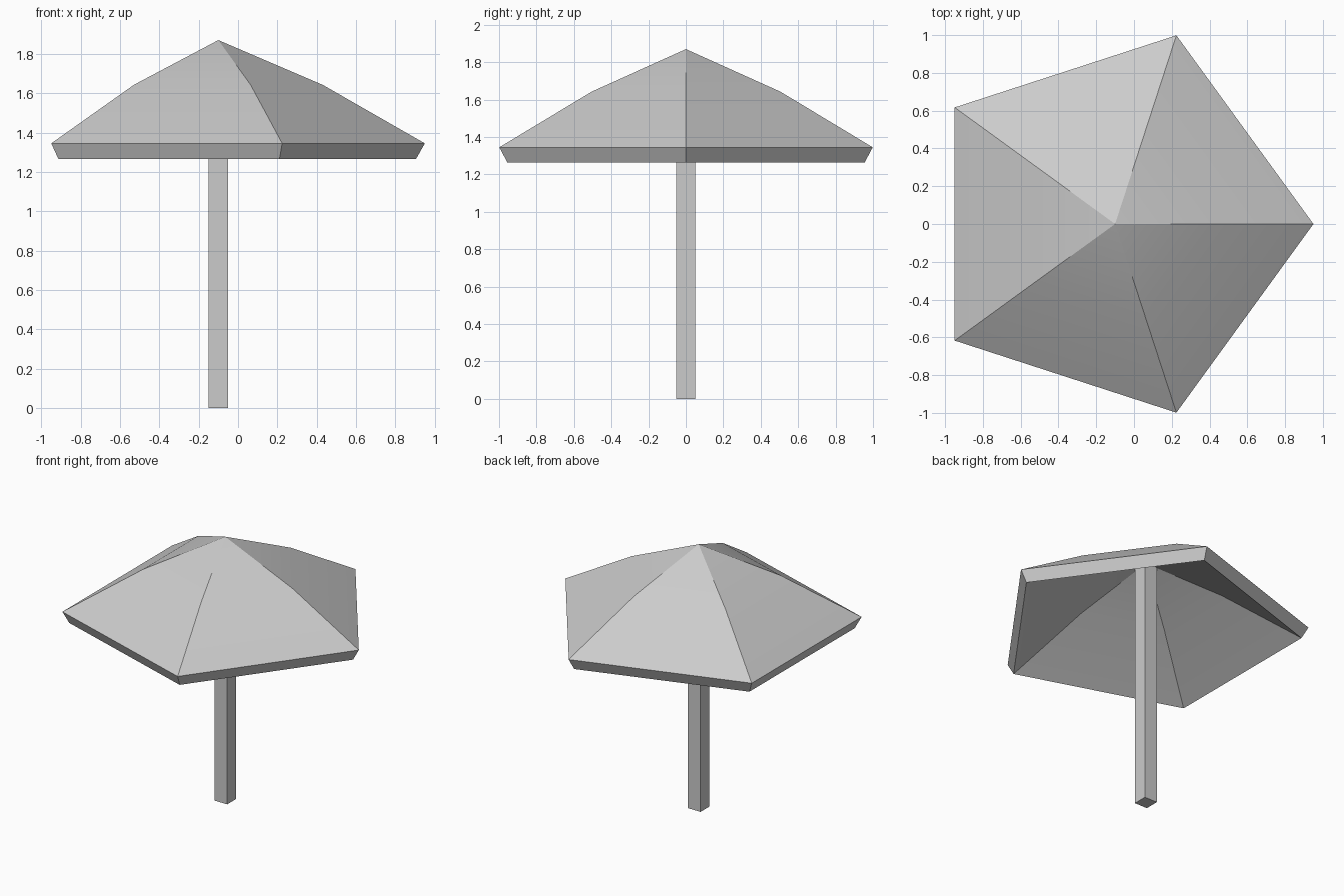
import bpy, bmesh
from math import cos, sin, radians, tau

cube = bpy.data.objects.get("Cube")
if cube:
    bpy.data.objects.remove(cube, do_unlink=True)

CENTRE_X = -0.1
SIDES = 5

grey = bpy.data.materials.new("light grey")
grey.use_nodes = True
colour = (0.6, 0.6, 0.6, 1)
grey.diffuse_color = colour
grey.node_tree.nodes["Principled BSDF"].inputs["Base Color"].default_value = colour


def add_object(name, bm):
    mesh = bpy.data.meshes.new(name)
    bm.to_mesh(mesh)
    bm.free()
    mesh.materials.append(grey)
    obj = bpy.data.objects.new(name, mesh)
    obj.location.x = CENTRE_X
    bpy.context.collection.objects.link(obj)
    return obj


# Canopy: thick five-sided shell, (radius, height) from the inner bend
# out to the lip, around the rim and back up to the outer bend
profile = [(0.49, 1.56), (1.005, 1.265), (1.05, 1.345), (0.53, 1.643)]
bm = bmesh.new()
rings = [[bm.verts.new((r * cos(tau * i / SIDES), r * sin(tau * i / SIDES), z))
          for i in range(SIDES)] for r, z in profile]
inner_peak = bm.verts.new((0, 0, 1.78))
outer_peak = bm.verts.new((0, 0, 1.87))
for i in range(SIDES):
    j = (i + 1) % SIDES
    for first, second in zip(rings, rings[1:]):
        bm.faces.new((first[i], first[j], second[j], second[i]))
    bm.faces.new((rings[0][j], rings[0][i], inner_peak))
    bm.faces.new((rings[-1][i], rings[-1][j], outer_peak))
canopy = add_object("canopy", bm)

# Soft bends along the slope, sharp ribs and lip
bpy.ops.object.select_all(action="DESELECT")
canopy.select_set(True)
bpy.context.view_layer.objects.active = canopy
bpy.ops.object.shade_smooth_by_angle(angle=radians(30))

# Pole: square post reaching up into the canopy
bm = bmesh.new()
bmesh.ops.create_cube(bm, size=1)
bmesh.ops.scale(bm, vec=(0.1, 0.1, 1.8), verts=bm.verts)
bmesh.ops.translate(bm, vec=(0, 0, 0.9), verts=bm.verts)
add_object("pole", bm)
